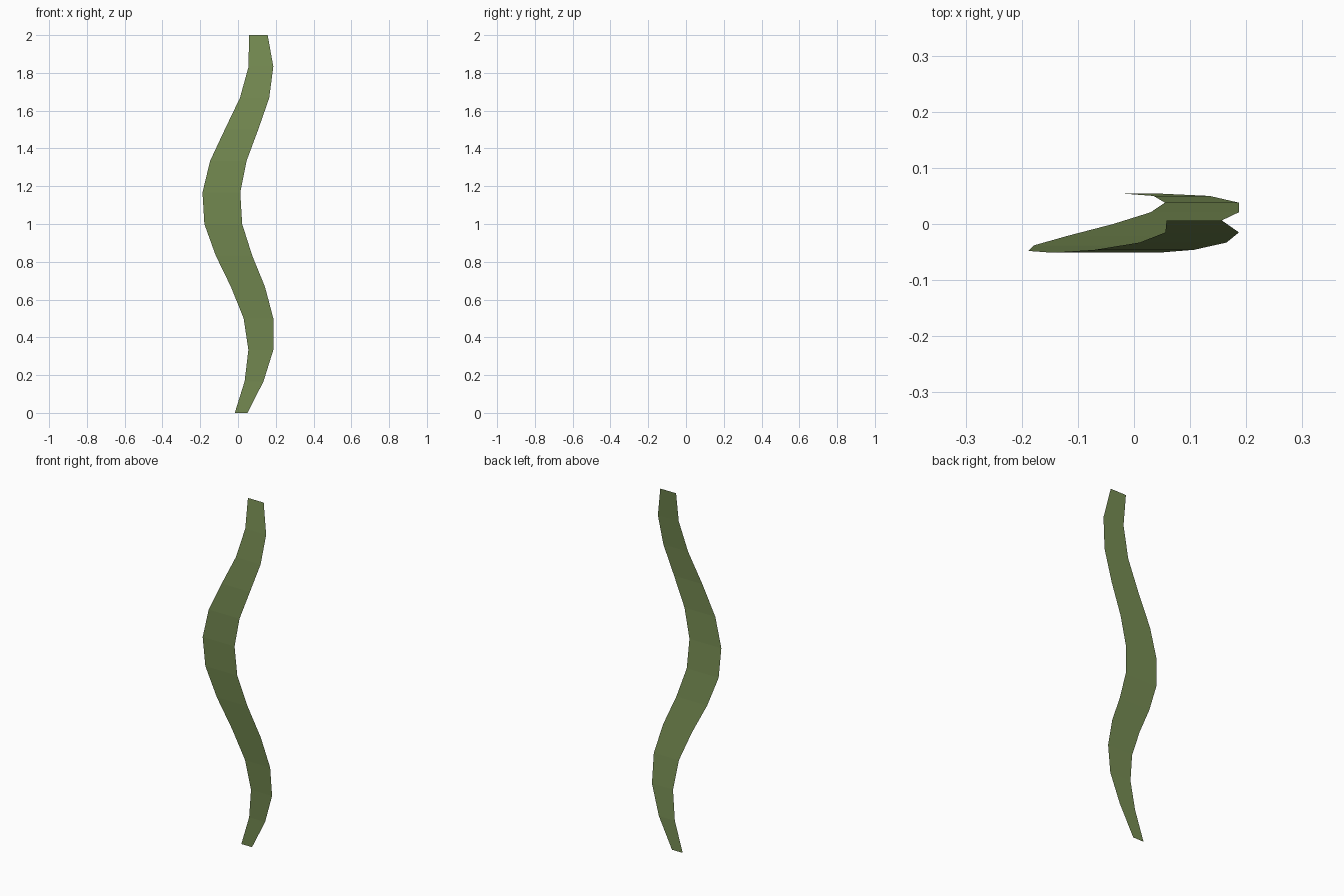
import bpy
import bmesh

if "Cube" in bpy.data.objects:
    bpy.data.objects.remove(bpy.data.objects["Cube"])

# Ribbon cross-lines, evenly spaced upwards: (left x, right x, y)
ROWS = [
    (-0.017, 0.050, 0.054), (0.035, 0.135, 0.050), (0.055, 0.187, 0.038),
    (0.030, 0.187, 0.021), (-0.037, 0.143, 0.000), (-0.118, 0.075, -0.021),
    (-0.178, 0.022, -0.038), (-0.188, 0.012, -0.048), (-0.148, 0.045, -0.051),
    (-0.070, 0.107, -0.046), (0.010, 0.165, -0.033), (0.056, 0.187, -0.015),
    (0.058, 0.157, 0.006),
]
HEIGHT = 2.0

# Wavy flat leaf blade, one quad per segment
bm = bmesh.new()
step = HEIGHT / (len(ROWS) - 1)
edges = [(bm.verts.new((left, y, i * step)), bm.verts.new((right, y, i * step)))
         for i, (left, right, y) in enumerate(ROWS)]
for (a, b), (c, d) in zip(edges, edges[1:]):
    bm.faces.new((a, b, d, c))
mesh = bpy.data.meshes.new("seaweed_blade")
bm.to_mesh(mesh)
bm.free()

blade = bpy.data.objects.new("seaweed_blade", mesh)
bpy.context.collection.objects.link(blade)

# Green leaf colour
green = bpy.data.materials.new("seaweed_green")
green.diffuse_color = (0.18, 0.26, 0.085, 1.0)
green.use_nodes = True
green.node_tree.nodes["Principled BSDF"].inputs["Base Color"].default_value = green.diffuse_color
mesh.materials.append(green)
